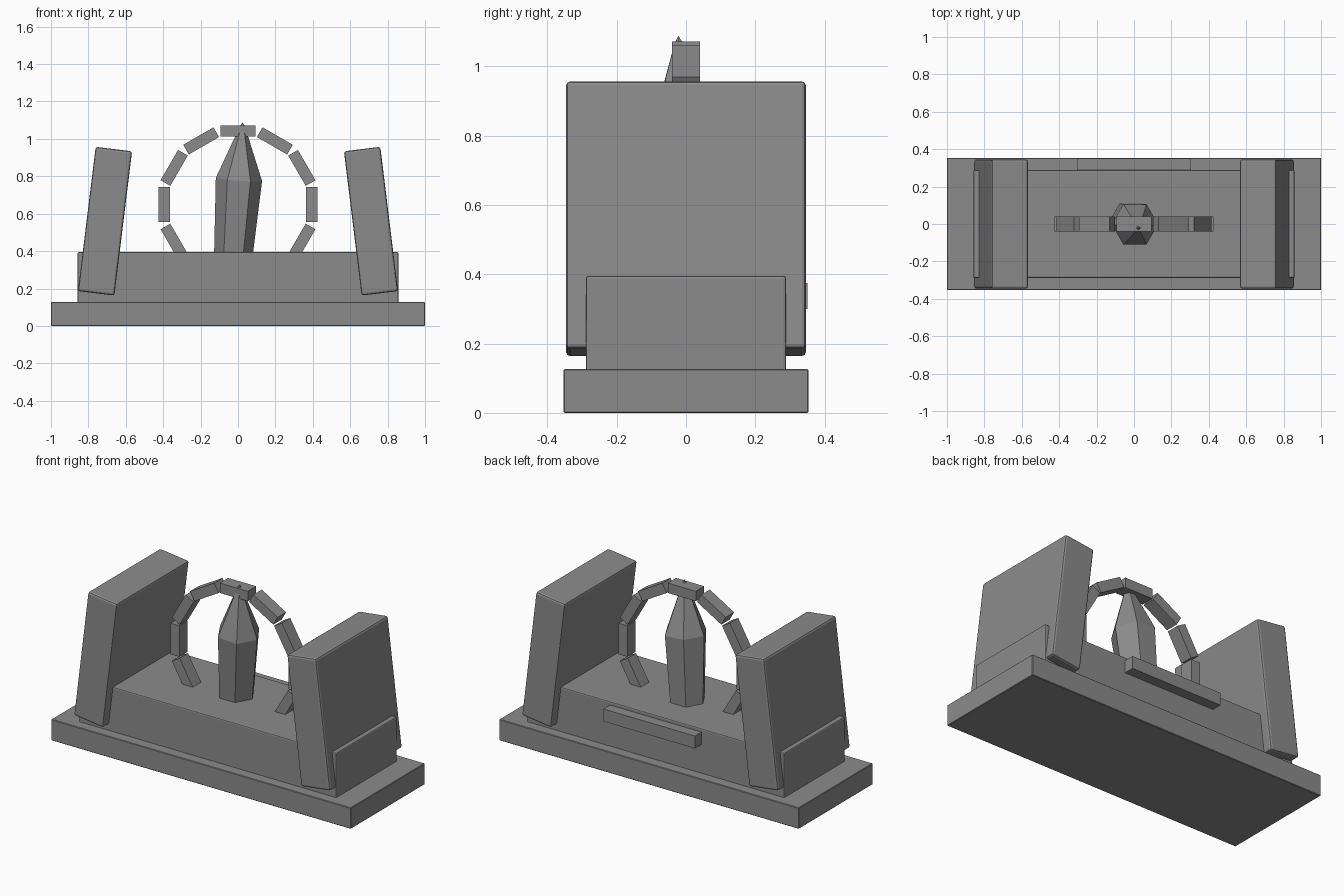
import bpy, bmesh, math
from mathutils import Matrix, Vector

if "Cube" in bpy.data.objects:
    bpy.data.objects.remove(bpy.data.objects["Cube"])

stone = bpy.data.materials.new("grey_stone")
stone.diffuse_color = (0.26, 0.26, 0.26, 1)
stone.use_nodes = True
stone.node_tree.nodes["Principled BSDF"].inputs["Base Color"].default_value = stone.diffuse_color


def finish(name, bm):
    """Turn a bmesh into a flat-shaded stone object."""
    bmesh.ops.recalc_face_normals(bm, faces=bm.faces)
    mesh = bpy.data.meshes.new(name)
    bm.to_mesh(mesh)
    bm.free()
    mesh.materials.append(stone)
    obj = bpy.data.objects.new(name, mesh)
    bpy.context.collection.objects.link(obj)
    return obj


def box(name, size, center, tilt=0.0, bevel=0.0, segments=2):
    """Box tilted about the y axis, with optional rounded edges."""
    bm = bmesh.new()
    bmesh.ops.create_cube(bm, size=1, matrix=Matrix.Diagonal((*size, 1)))
    obj = finish(name, bm)
    obj.location = center
    obj.rotation_euler = (0, tilt, 0)
    if bevel:
        mod = obj.modifiers.new("edge_bevel", 'BEVEL')
        mod.width = bevel
        mod.segments = segments
    return obj


# Base plinth and central block
box("base_plinth", (2.0, 0.706, 0.127), (0, 0, 0.0635), bevel=0.003, segments=1)
box("central_block", (1.716, 0.578, 0.275), (0, 0, 0.2575), bevel=0.007)

# Leaning slabs at both ends
for side, label in ((-1, "left"), (1, "right")):
    box(label + "_slab", (0.196, 0.692, 0.777), (side * 0.711, 0, 0.56),
        tilt=-side * math.radians(7), bevel=0.012)

# Ledge on the back of the block
box("back_ledge", (0.61, 0.07, 0.075), (0, 0.316, 0.337))

# Ring of twelve separate blocks, the lowest ones buried in the block
for i in range(12):
    a = i * math.pi / 6
    box(f"ring_block_{i + 1}", (0.187, 0.08, 0.06),
        (0.394 * math.sin(a), 0, 0.648 + 0.394 * math.cos(a)), tilt=a)

# Leaning six-sided crystal: (centre x, y, z, radius) for each ring
profile = [(-0.025, 0.021, 0.375, 0.103), (0.005, -0.002, 0.783, 0.124),
           (0.024, -0.021, 1.066, 0.014)]
lean = (Vector(profile[2][:3]) - Vector(profile[0][:3])).normalized()
turn = Vector((0, 0, 1)).rotation_difference(lean)
bm = bmesh.new()
rings = []
for x, y, z, r in profile:
    rings.append([bm.verts.new(Vector((x, y, z)) + turn @ Vector(
        (r * math.cos(k * math.pi / 3), r * math.sin(k * math.pi / 3), 0)))
        for k in range(6)])
tip = bm.verts.new((0.025, -0.022, 1.088))
bm.faces.new(rings[0][::-1])
for k in range(6):
    n = (k + 1) % 6
    for low, high in zip(rings, rings[1:]):
        bm.faces.new((low[k], low[n], high[n], high[k]))
    bm.faces.new((rings[-1][k], rings[-1][n], tip))
finish("crystal", bm)
